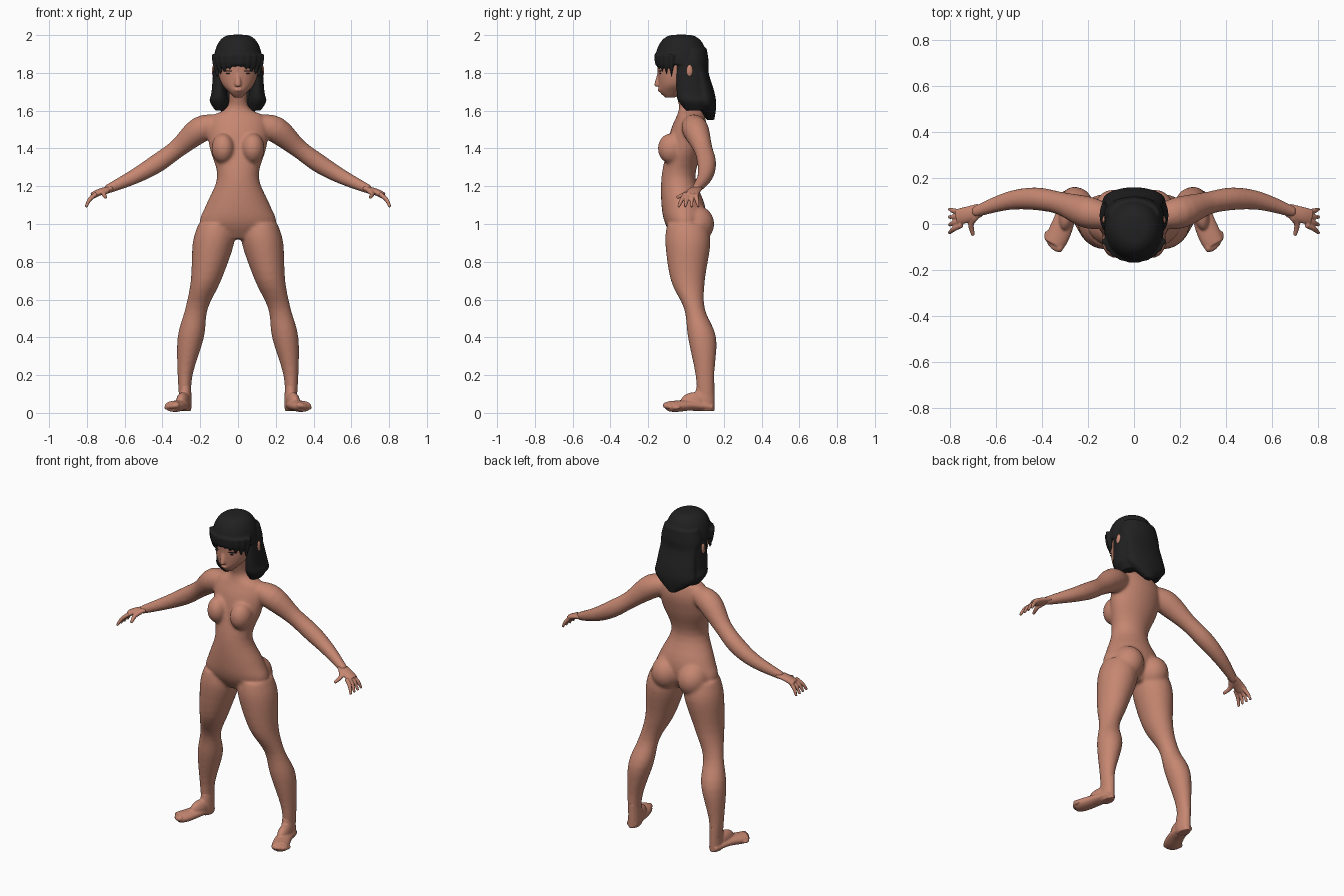
import bpy, bmesh, math
from mathutils import Vector, Matrix

default_cube = bpy.data.objects.get("Cube")
if default_cube:
    bpy.data.objects.remove(default_cube, do_unlink=True)


def material(name, color):
    mat = bpy.data.materials.new(name)
    mat.use_nodes = True
    mat.diffuse_color = (*color, 1)
    shader = mat.node_tree.nodes["Principled BSDF"]
    shader.inputs["Base Color"].default_value = (*color, 1)
    return mat


skin = material("warm skin", (.56, .24, .165))
black = material("black hair", (.015, .015, .015))


def refine(rows, steps=4):
    """Catmull-Rom interpolation of a list of number tuples."""
    smooth = []
    padded = [rows[0], *rows, rows[-1]]
    for before, start, end, after in zip(padded, padded[1:], padded[2:], padded[3:]):
        for step in range(steps):
            t = step / steps
            smooth.append([q + t / 2 * (r - p + t * (2 * p - 5 * q + 4 * r - s
                           + t * (3 * (q - r) + s - p)))
                           for p, q, r, s in zip(before, start, end, after)])
    return smooth + [list(rows[-1])]


def loft(bm, rings, sides=28):
    """Closed skin over elliptical rings given as (centre, axis, axis)."""
    angles = [math.tau * k / sides for k in range(sides)]
    loops = [[bm.verts.new(center + u * math.cos(a) + v * math.sin(a)) for a in angles]
             for center, u, v in rings]
    for low, high in zip(loops, loops[1:]):
        for k in range(sides):
            bm.faces.new((low[k - 1], low[k], high[k], high[k - 1]))
    bm.faces.new(loops[0])
    bm.faces.new(loops[-1])


def stack(bm, rows):
    """Level rings: height, half width, front y, back y and an optional centre x."""
    rows = [(*row, 0)[:5] for row in rows]
    loft(bm, [(Vector((x, (front + back) / 2, z)), Vector((max(width, .004), 0, 0)),
               Vector((0, max(back - front, .008) / 2, 0)))
              for z, width, front, back, x in refine(rows)])


def tube(bm, rows, flat=1):
    """Rings square to a path: x, y, z, half width; flat scales their thickness."""
    rows = refine(rows)
    points = [Vector(row[:3]) for row in rows]
    rings = []
    for i, (point, row) in enumerate(zip(points, rows)):
        ahead = points[min(i + 1, len(points) - 1)]
        t = (ahead - points[max(i - 1, 0)]).normalized()
        up = Vector((0, 0, 1)) if abs(t.z) < .9 else Vector((0, 1, 0))
        side = t.cross(up).normalized()
        rings.append((point, side * row[3], side.cross(t) * row[3] * flat))
    loft(bm, rings)


def ball(bm, center, size, turn=0):
    placement = (Matrix.Translation(center) @ Matrix.Rotation(turn, 4, "Z")
                 @ Matrix.Diagonal((*size, 1)))
    bmesh.ops.create_uvsphere(bm, u_segments=24, v_segments=16, radius=1, matrix=placement)


def mirror(bm):
    """Copy everything made so far to the other side."""
    copy = bmesh.ops.duplicate(bm, geom=bm.verts[:] + bm.edges[:] + bm.faces[:])["geom"]
    for item in copy:
        if isinstance(item, bmesh.types.BMVert):
            item.co.x *= -1


def finish(name, bm, mat, voxel, rounds):
    """Make the object, fusing its overlapping volumes into one soft surface."""
    bmesh.ops.recalc_face_normals(bm, faces=bm.faces[:])
    mesh = bpy.data.meshes.new(name)
    bm.to_mesh(mesh)
    bm.free()
    mesh.materials.append(mat)
    obj = bpy.data.objects.new(name, mesh)
    bpy.context.collection.objects.link(obj)
    fuse = obj.modifiers.new("Fuse", "REMESH")
    fuse.mode = "VOXEL"
    fuse.voxel_size = voxel
    fuse.use_smooth_shade = True
    soften = obj.modifiers.new("Soften", "SMOOTH")
    soften.factor = .5
    soften.iterations = rounds


# Body: legs, arms and paired masses, mirrored, then the torso and neck
bm = bmesh.new()
stack(bm, [(1, .09, -.1, .11, .12), (.9, .11, -.11, .13, .13), (.7, .08, -.08, .1, .17),
           (.55, .06, -.01, .1, .22), (.4, .07, .01, .16, .25), (.2, .04, .05, .15, .28),
           (.05, .03, .06, .15, .28)])
tube(bm, [(.1, .03, 1.53, .05), (.2, .05, 1.5, .07), (.32, .09, 1.4, .05),
          (.43, .11, 1.32, .05), (.55, .1, 1.25, .04), (.7, .05, 1.18, .024)])
ball(bm, (.08, -.08, 1.4), (.06, .07, .08), -.2)
ball(bm, (.09, .05, 1), (.09, .1, .1))
mirror(bm)
stack(bm, [(1.75, .05, -.08, .04), (1.64, .05, -.04, .06), (1.6, .08, -.04, .09),
           (1.57, .14, -.05, .1), (1.5, .16, -.08, .11), (1.4, .15, -.1, .09),
           (1.25, .11, -.13, .05), (1.1, .17, -.13, .1), (1, .2, -.11, .1),
           (.92, .09, -.06, .06)])
finish("body", bm, skin, .008, 14)

# Hands: palm, four fingers and a thumb
bm = bmesh.new()
tube(bm, [(.67, .06, 1.19, .03), (.73, .04, 1.17, .035), (.77, .03, 1.15, .035)], .5)
for i in range(4):
    base, tip = .05 - .018 * i, .065 - .035 * i
    tube(bm, [(.75, base, 1.16, .012), (.785, (base + tip) / 2, 1.13, .011),
              (.805, tip, 1.09, .007)])
tube(bm, [(.69, .03, 1.18, .015), (.71, 0, 1.16, .013), (.7, -.05, 1.14, .008)])
mirror(bm)
finish("hands", bm, skin, .004, 3)

# Feet: ankle, heel, instep, sole and toes
bm = bmesh.new()
stack(bm, [(.16, .03, .06, .15, .28), (.05, .035, .04, .15, .28), (.01, .03, .06, .15, .28)])
ball(bm, (.29, .05, .06), (.035, .08, .05), .2)
tube(bm, [(.28, .14, .03, .03), (.3, .03, .04, .045), (.33, -.05, .035, .05),
          (.35, -.09, .035, .045)], .6)
for i in range(5):
    size = .018 - .002 * i
    ball(bm, (.325 + .014 * i, .003 * i * i - .1, .04 - .003 * i), (size, .024, size))
mirror(bm)
finish("feet", bm, skin, .005, 4)

# Head: ears, skull and jaw, nose, lips
bm = bmesh.new()
ball(bm, (.125, .02, 1.81), (.014, .02, .035), .3)
mirror(bm)
stack(bm, [(1.96, .07, -.1, .06), (1.88, .11, -.15, .09), (1.8, .105, -.15, .08),
           (1.74, .085, -.145, .03), (1.7, .05, -.14, -.01), (1.67, .02, -.11, -.06)])
tube(bm, [(0, -.14, 1.8, .01), (0, -.15, 1.74, .017), (0, -.15, 1.73, .01)])
ball(bm, (0, -.14, 1.71), (.02, .01, .01))
finish("head", bm, skin, .005, 4)

# Hair: side falls and fringe locks, mirrored, then the crown and the back
bm = bmesh.new()
stack(bm, [(1.84, .03, -.05, .08, .1), (1.7, .04, -.05, .1, .1), (1.65, .05, -.04, .12, .1),
           (1.6, .03, 0, .1, .09)])
for i in range(5):
    angle = .12 + .25 * i
    x, y = .123 * math.sin(angle), -.02 - .13 * math.cos(angle)
    stack(bm, [(1.9, .03, y - .02, y + .02, x), (1.85, .025, y - .015, y + .015, x),
               (1.83 - .013 * i, .006, y, y, x)])
mirror(bm)
dome = []
for i in range(9):
    angle = i / 8 * math.pi / 2
    spread = math.cos(angle) ** .6
    dome.append((1.845 + .158 * math.sin(angle), .13 * spread,
                 -.025 - .14 * spread, -.025 + .14 * spread))
stack(bm, dome)
stack(bm, [(1.93, .11, -.03, .11), (1.86, .13, -.04, .12), (1.8, .12, .03, .12),
           (1.7, .13, .04, .15), (1.63, .13, .05, .16), (1.55, .02, .11, .15)])
finish("hair", bm, black, .006, 5)

# Eyes: thin dark lash lines
bm = bmesh.new()
ball(bm, (.05, -.138, 1.81), (.02, .005, .004), .3)
ball(bm, (.053, -.137, 1.797), (.012, .005, .003), .3)
mirror(bm)
finish("eyelashes", bm, black, .002, 1)
